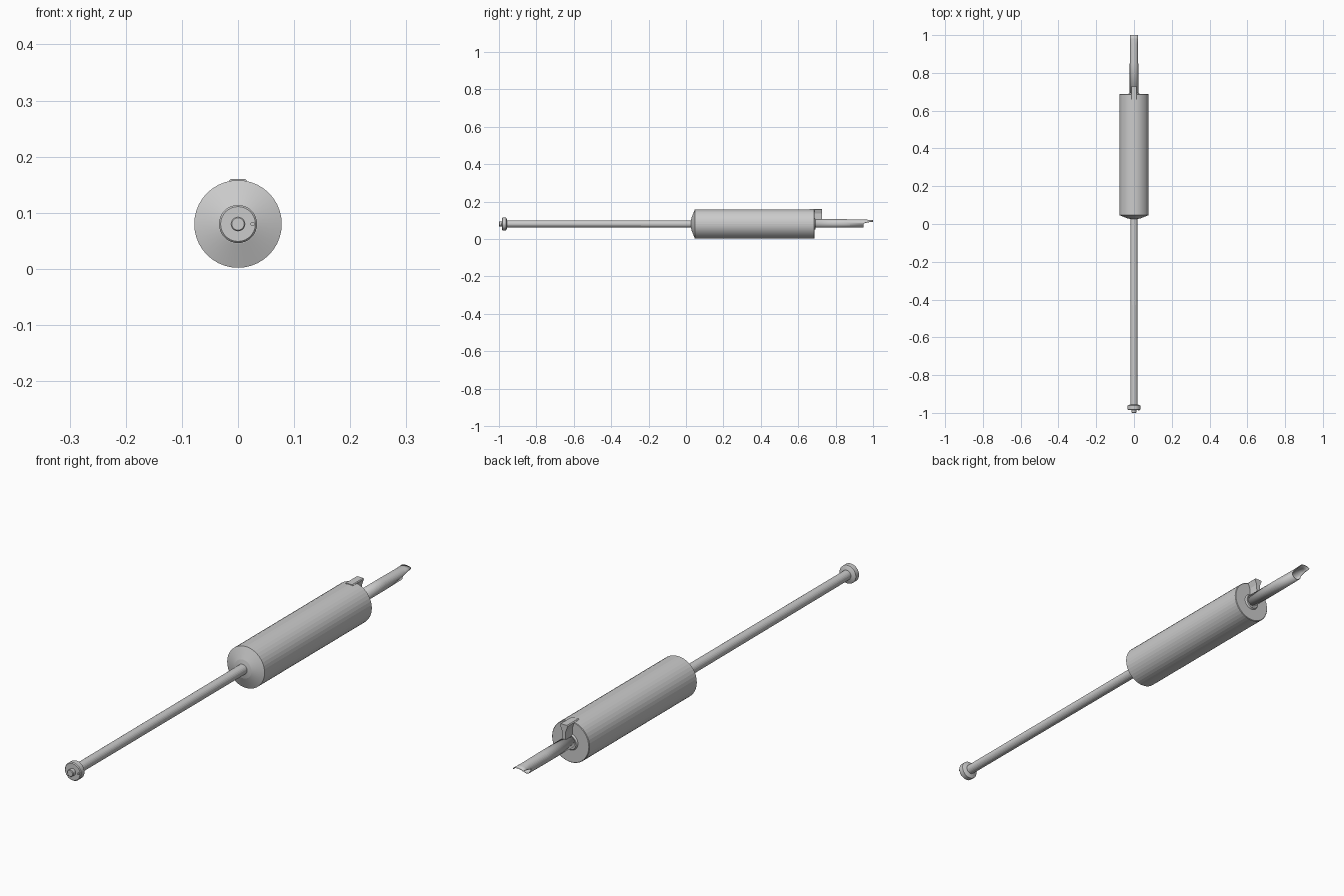
import bpy, bmesh, math

if "Cube" in bpy.data.objects:
    bpy.data.objects.remove(bpy.data.objects["Cube"])

AXIS_Z = 0.08


def finish(name, bm, smooth=True):
    bmesh.ops.recalc_face_normals(bm, faces=bm.faces)
    mesh = bpy.data.meshes.new(name)
    bm.to_mesh(mesh)
    bm.free()
    ob = bpy.data.objects.new(name, mesh)
    bpy.context.collection.objects.link(ob)
    if smooth:
        bpy.ops.object.select_all(action='DESELECT')
        ob.select_set(True)
        bpy.context.view_layer.objects.active = ob
        bpy.ops.object.shade_smooth_by_angle(angle=math.radians(8))
    return ob


def lathe(name, profile, sides, x=0.0, z=AXIS_Z):
    """Revolve (y, radius) pairs about a line parallel to y, with capped ends."""
    bm = bmesh.new()
    rings = []
    for y, r in profile:
        rings.append([bm.verts.new((x + r * math.sin(2 * math.pi * i / sides), y,
                                    z + r * math.cos(2 * math.pi * i / sides)))
                      for i in range(sides)])
    for a, b in zip(rings, rings[1:]):
        for i in range(sides):
            j = (i + 1) % sides
            bm.faces.new((a[i], a[j], b[j], b[i]))
    bm.faces.new(rings[0])
    bm.faces.new(rings[-1])
    return finish(name, bm)


# Main barrel with shallow cone front and slightly raised rear collar
lathe("barrel", [(0.027, 0.02), (0.03, 0.035), (0.047, 0.078), (0.685, 0.078),
                 (0.687, 0.076), (0.687, 0.031), (0.693, 0.027)], 40)

# Long front shaft
lathe("front_shaft", [(-0.965, 0.018), (0.05, 0.019)], 24)

# End knob with stepped rims and a small centre tip
lathe("end_knob", [(-0.984, 0.031), (-0.981, 0.034), (-0.962, 0.034),
                   (-0.96, 0.031), (-0.956, 0.02)], 32)
lathe("knob_tip", [(-1.0, 0.011), (-0.998, 0.013), (-0.98, 0.013)], 24)
lathe("knob_pin", [(-0.988, 0.004), (-0.97, 0.004)], 12, x=0.026)

# Rear spout: open tube whose upper half carries on as a flattened lip
N = 32
bm = bmesh.new()
zc = 0.083


def ring_point(i, y, r, flat=0.0):
    a = 2 * math.pi * i / N
    z = zc + r * math.cos(a)
    return bm.verts.new((r * math.sin(a), y, z + flat * (0.099 - z)))


rings = [[ring_point(i, y, r) for i in range(N)]
         for y, r in ((0.68, 0.0225), (0.85, 0.0225), (0.95, 0.0215))]
for a, b in zip(rings, rings[1:]):
    for i in range(N):
        j = (i + 1) % N
        bm.faces.new((a[i], a[j], b[j], b[i]))
arc = range(-N // 4, N // 4 + 1)
prev = [rings[-1][i % N] for i in arc]
for y, flat in ((0.965, 0.25), (0.98, 0.45), (1.0, 0.6)):
    cur = [ring_point(i, y, 0.0215, flat) for i in arc]
    for k in range(len(cur) - 1):
        bm.faces.new((prev[k], prev[k + 1], cur[k + 1], cur[k]))
    prev = cur
spout = finish("rear_spout", bm)
wall = spout.modifiers.new("wall", 'SOLIDIFY')
wall.thickness = 0.003
wall.offset = -1

# Rear sight fin: wide at the top, narrowing down to the spout
bm = bmesh.new()
section = [(-0.007, 0.1), (0.007, 0.1), (0.008, 0.135), (0.016, 0.157),
           (0.013, 0.16), (-0.013, 0.16), (-0.016, 0.157), (-0.008, 0.135)]
ends = [[bm.verts.new((x, y, z)) for x, z in section] for y in (0.66, 0.727)]
bm.faces.new(ends[0])
bm.faces.new(ends[1])
for i in range(len(section)):
    j = (i + 1) % len(section)
    bm.faces.new((ends[0][i], ends[0][j], ends[1][j], ends[1][i]))
finish("rear_fin", bm, smooth=False)
